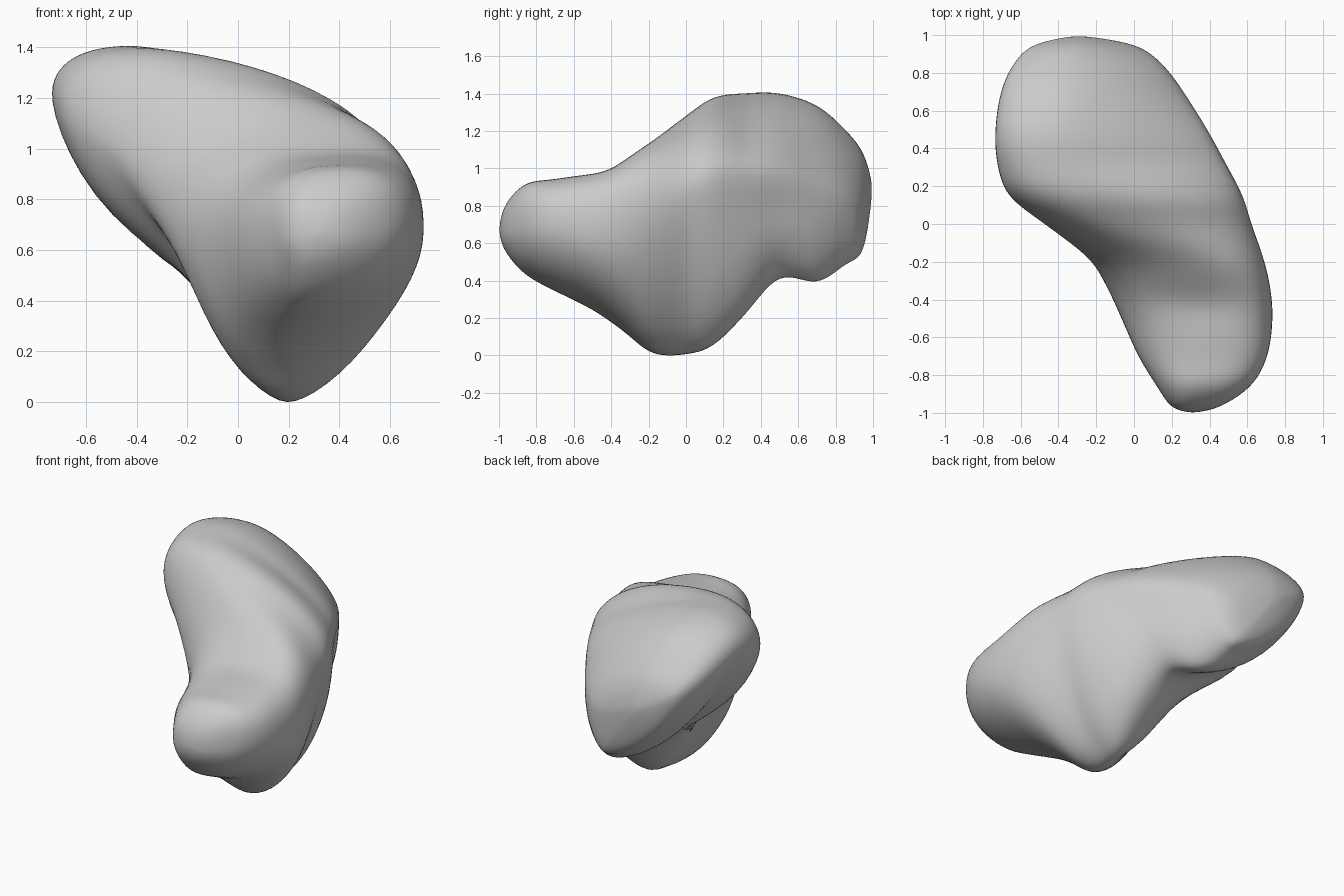
import bpy, bmesh, math
from mathutils import Vector

default_cube = bpy.data.objects.get("Cube")
if default_cube:
    bpy.data.objects.remove(default_cube, do_unlink=True)

RING_SIDES = 64
STEPS = 7

# Stations along the body, front to back
stations = [-1, -.97, -.86, -.7, -.5, -.33, -.18, 0, .15, .32, .5, .7, .85, .95, 1]

# Four guide rails (x, z), one point per station
right_flank = [(.31, .67), (.2, .67), (.12, .68), (.02, .66), (-.07, .62), (-.15, .62), (-.25, .74),
               (-.48, .97), (-.67, 1.1), (-.73, 1.16), (-.74, 1.2), (-.71, 1.15), (-.64, 1.08),
               (-.53, 1), (-.3, .9)]
crest = [(.31, .67), (.3, .8), (.36, .92), (.42, .945), (.42, .985), (.38, 1.06), (.26, 1.15),
         (-.12, 1.285), (-.3, 1.385), (-.38, 1.405), (-.4, 1.405), (-.38, 1.34), (-.35, 1.21),
         (-.33, 1.08), (-.3, .9)]
left_flank = [(.31, .67), (.45, .67), (.62, .7), (.71, .7), (.738, .66), (.725, .68), (.69, .76),
              (.63, .86), (.585, .95), (.5, .98), (.4, .97), (.27, .9), (.15, .85),
              (0, .8), (-.3, .9)]
keel = [(.31, .67), (.3, .56), (.28, .43), (.25, .34), (.2, .24), (.19, .12), (.19, 0),
        (.19, -.01), (.2, .04), (.22, .21), (.15, .41), (.05, .38), (-.03, .48),
        (-.08, .56), (-.3, .9)]

# Corner fullness at the front lobe, the waist and the back lobe
upper_left = (2.7, 2, 1.4)
lower_left = (1.9, 1.6, 2.1)
lower_right = (2, 1.2, 1.5)
upper_right = (2.3, 2.1, 2.5)


def rail_point(rail, position):
    """Smooth point on a rail at a fractional station."""
    last = len(stations) - 1
    i = min(int(position), last - 1)
    t = position - i
    a, b, c, d = (Vector((rail[k][0], stations[k], rail[k][1]))
                  for k in (max(i - 1, 0), i, i + 1, min(i + 2, last)))
    return b + (c - a) * t / 2 + (a * 2 - b * 5 + c * 4 - d) * t**2 / 2 \
        + (b * 3 - a - c * 3 + d) * t**3 / 2


def quarter(level, side, fullness, t):
    """Rounded corner from a crest or keel point to a flank point."""
    front, waist, back = fullness
    end = front if level.y < 0 else back
    power = 2 / (waist + (end - waist) * min(abs(level.y) * 3, 1))
    angle = t * math.pi / 2
    across = math.sin(angle) ** power
    upward = math.cos(angle) ** power if t < 1 else 0
    return Vector((level.x + (side.x - level.x) * across, level.y,
                   side.z + (level.z - side.z) * upward))


def cross_section(position):
    """Closed ring made of four corners."""
    right, top, left, bottom = (rail_point(r, position)
                                for r in (right_flank, crest, left_flank, keel))
    n = RING_SIDES // 4
    ts = [k / n for k in range(n)]
    ring = [quarter(top, left, upper_left, t) for t in ts]
    ring += [quarter(bottom, left, lower_left, 1 - t) for t in ts]
    ring += [quarter(bottom, right, lower_right, t) for t in ts]
    ring += [quarter(top, right, upper_right, 1 - t) for t in ts]
    return ring


def press(point, centre, radius, push):
    """Soft local dent or bulge."""
    offset = [(p - c) / r for p, c, r in zip(point, centre, radius)]
    return point + Vector(push) * math.exp(-sum(o * o for o in offset))


def sculpt(point):
    # hollow along the left flank, saddle behind the front lobe, hollow under the back lobe
    point = press(point, (.45, .4, .8), (.3, .25, .07), (-.03, -.015, 0))
    point = press(point, (.35, -.4, 1), (.25, .12, .1), (0, 0, -.03))
    point = press(point, (-.2, .14, .5), (.25, .2, .25), (.12, 0, .12))
    return point


# Body skin: rings bridged front to back and closed at both tips
bm = bmesh.new()
count = (len(stations) - 1) * STEPS
rings = [[bm.verts.new(sculpt(p)) for p in cross_section(k / STEPS)]
         for k in range(1, count)]
front_tip = bm.verts.new(rail_point(crest, 0))
back_tip = bm.verts.new(rail_point(crest, count / STEPS))
for j in range(RING_SIDES):
    k = (j + 1) % RING_SIDES
    for near, far in zip(rings, rings[1:]):
        bm.faces.new((near[j], near[k], far[k], far[j]))
    bm.faces.new((front_tip, rings[0][k], rings[0][j]))
    bm.faces.new((back_tip, rings[-1][j], rings[-1][k]))

# Soften the seams between the corners
for _ in range(10):
    bmesh.ops.smooth_vert(bm, verts=bm.verts, factor=.5,
                          use_axis_x=True, use_axis_y=True, use_axis_z=True)
bmesh.ops.recalc_face_normals(bm, faces=bm.faces)

mesh = bpy.data.meshes.new("rock_body")
bm.to_mesh(mesh)
bm.free()
rock = bpy.data.objects.new("rock_body", mesh)
bpy.context.collection.objects.link(rock)

# Plain grey stone
stone = bpy.data.materials.new("grey_stone")
stone.use_nodes = True
colour = (.6, .6, .6, 1)
stone.diffuse_color = colour
stone.node_tree.nodes["Principled BSDF"].inputs["Base Color"].default_value = colour
mesh.materials.append(stone)

bpy.context.view_layer.objects.active = rock
rock.select_set(True)
bpy.ops.object.shade_smooth_by_angle(angle=math.radians(50))
